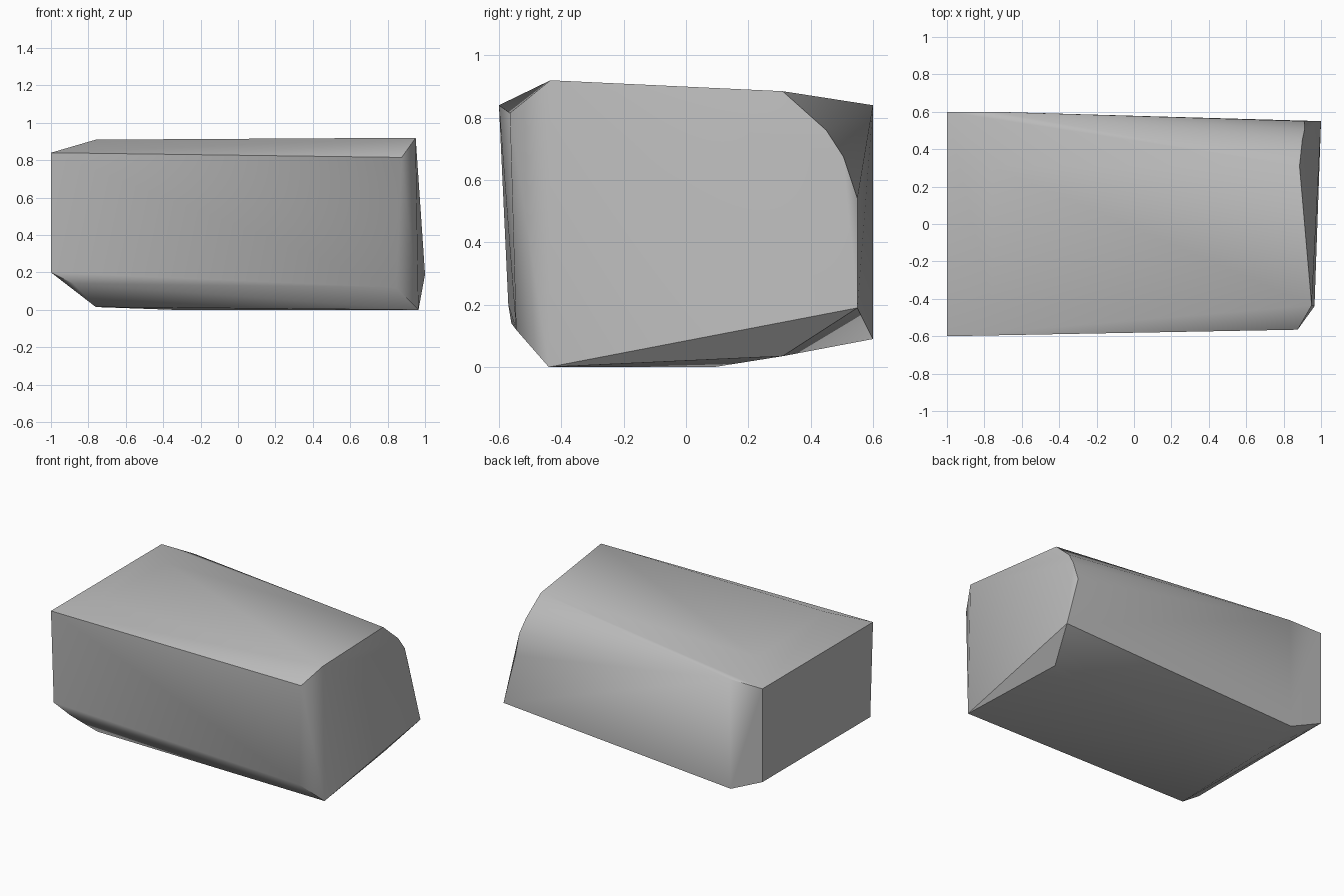
import bpy
import bmesh
import math

cube = bpy.data.objects.get("Cube")
if cube:
    bpy.data.objects.remove(cube, do_unlink=True)

# Stone colour
stone = bpy.data.materials.new("stone_grey")
stone.use_nodes = True
grey = (0.5, 0.5, 0.5, 1)
stone.diffuse_color = grey
stone.node_tree.nodes["Principled BSDF"].inputs["Base Color"].default_value = grey

# Flat left end, then its chamfer ring
left_end = [(-1, -0.6, 0.84), (-1, -0.57, 0.2), (-1, 0.6, 0.84), (-1, 0.6, 0.2)]
left_ring = [(-0.76, -0.43, 0.91), (-0.76, 0.31, 0.885), (-0.75, 0.6, 0.84),
             (-0.76, 0.6, 0.09), (-0.76, 0.31, 0.035), (-0.76, -0.44, 0.015),
             (-0.88, -0.56, 0.14)]

# Slight belly under the block
belly = [(-0.34, 0.09, 0)]

# Chipped, rounded right end
right_end = [(0.95, -0.435, 0.92), (0.885, 0.31, 0.885), (0.9, 0.45, 0.76),
             (0.912, 0.505, 0.675), (0.91, 0.55, 0.54), (1, 0.55, 0.19),
             (0.895, 0.31, 0.035), (0.965, -0.44, 0), (0.845, -0.545, 0.12),
             (0.875, -0.565, 0.815)]

# Wrap the end sections into one solid block
bm = bmesh.new()
for co in left_end + left_ring + belly + right_end:
    bm.verts.new(co)
hull = bmesh.ops.convex_hull(bm, input=bm.verts[:])
loose = {v for v in hull["geom_interior"] + hull["geom_unused"]
         if isinstance(v, bmesh.types.BMVert)}
bmesh.ops.delete(bm, geom=list(loose), context="VERTS")
bmesh.ops.dissolve_limit(bm, angle_limit=math.radians(1),
                         verts=bm.verts[:], edges=bm.edges[:])
bmesh.ops.recalc_face_normals(bm, faces=bm.faces[:])

mesh = bpy.data.meshes.new("stone_block")
bm.to_mesh(mesh)
bm.free()
mesh.materials.append(stone)
block = bpy.data.objects.new("stone_block", mesh)
bpy.context.collection.objects.link(block)

# Smooth the soft bevels, keep the hard edges
bpy.ops.object.select_all(action="DESELECT")
block.select_set(True)
bpy.context.view_layer.objects.active = block
bpy.ops.object.shade_smooth_by_angle(angle=math.radians(38))
